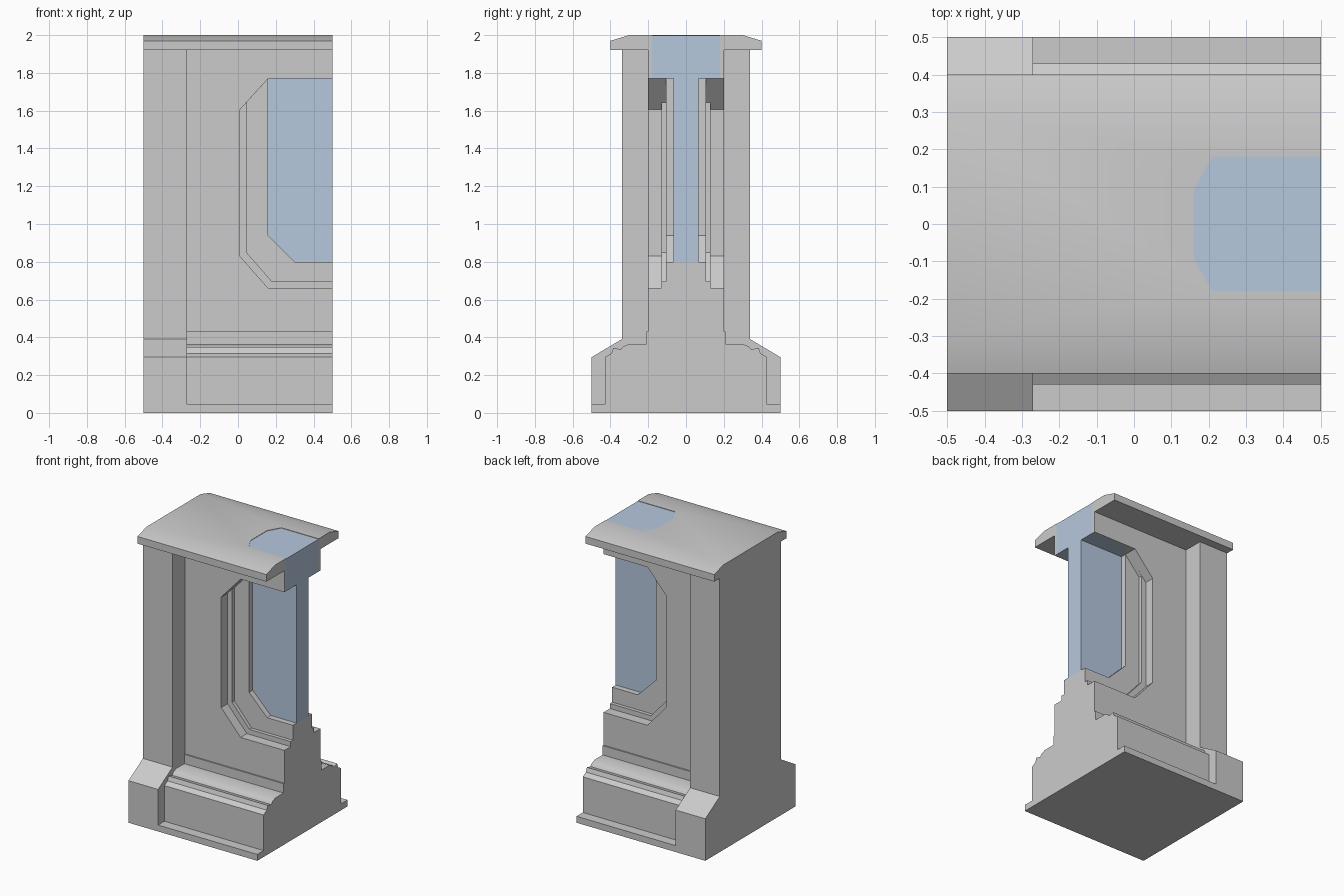
import bpy
import bmesh
import math
from mathutils import Vector

if "Cube" in bpy.data.objects:
    bpy.data.objects.remove(bpy.data.objects["Cube"])


def material(name, rgb):
    m = bpy.data.materials.new(name)
    m.use_nodes = True
    m.diffuse_color = (*rgb, 1)
    m.node_tree.nodes["Principled BSDF"].inputs["Base Color"].default_value = (*rgb, 1)
    return m


STONE = material("grey stone", (0.6, 0.6, 0.6))
GLASS = material("pale blue glass", (0.47, 0.58, 0.73))


def extrude(name, points, axis, start, end, mat):
    """Extrude a flat outline along x, y or z between two positions."""
    def place(p, d):
        c = list(p)
        c.insert("xyz".index(axis), d)
        return Vector(c)
    bm = bmesh.new()
    face = bm.faces.new([bm.verts.new(place(p, start)) for p in points])
    out = bmesh.ops.extrude_face_region(bm, geom=[face])["geom"]
    moved = [v for v in out if isinstance(v, bmesh.types.BMVert)]
    shift = place((0, 0), end - start)
    bmesh.ops.translate(bm, verts=moved, vec=shift)
    bmesh.ops.recalc_face_normals(bm, faces=bm.faces[:])
    mesh = bpy.data.meshes.new(name)
    bm.to_mesh(mesh)
    bm.free()
    mesh.materials.append(mat)
    ob = bpy.data.objects.new(name, mesh)
    bpy.context.collection.objects.link(ob)
    return ob


def mirrored(half):
    """Close a half profile by mirroring it across y = 0."""
    return half + [(-y, z) for y, z in reversed(half)]


def smooth(ob):
    bpy.ops.object.select_all(action="DESELECT")
    ob.select_set(True)
    bpy.context.view_layer.objects.active = ob
    bpy.ops.object.shade_smooth_by_angle(angle=math.radians(28))


LEFT, JOINT, RIGHT = -0.5, -0.27, 0.5
CAP_Z, HEAD_Z, WALL_Z = 1.92, 1.77, 0.43

# End pillar with its sloped foot
extrude("pillar", mirrored([(0.5, 0), (0.5, 0.295), (0.34, 0.39), (0.34, CAP_Z)]),
        "x", LEFT, JOINT, STONE)

# Moulded plinth under the wall
plinth = extrude("plinth", mirrored([
    (0.5, 0), (0.5, 0.045), (0.43, 0.045), (0.43, 0.295), (0.395, 0.315),
    (0.385, 0.345), (0.345, 0.335), (0.335, 0.35), (0.3, 0.365),
    (0.21, 0.365), (0.21, WALL_Z)]), "x", JOINT, RIGHT, STONE)
smooth(plinth)

# Coping slab
cap = extrude("coping", mirrored([(0.4, CAP_Z), (0.4, 1.97), (0.3, 2.0)]),
              "x", LEFT, RIGHT, STONE)

# Wall in layers, each with a smaller window opening toward the middle
outer = [(RIGHT, 0.66), (0.16, 0.66), (0.01, 0.83), (0.01, 1.605), (0.16, HEAD_Z)]
middle = [(RIGHT, 0.695), (0.18, 0.695), (0.045, 0.85), (0.045, 1.643), (0.16, HEAD_Z)]
inner = [(RIGHT, 0.8), (0.3, 0.8), (0.16, 0.94), (0.16, HEAD_Z)]


def wall_layer(name, opening, y0, y1):
    outline = [(JOINT, CAP_Z), (JOINT, WALL_Z), (RIGHT, WALL_Z)]
    outline += opening + [(RIGHT, HEAD_Z), (RIGHT, CAP_Z)]
    return extrude(name, outline, "y", y0, y1, STONE)


walls = [wall_layer("wall_core", inner, -0.105, 0.105)]
for side, s in (("front", -1), ("back", 1)):
    walls.append(wall_layer(side + "_window_step", middle, s * 0.105, s * 0.13))
    walls.append(wall_layer(side + "_wall_face", outer, s * 0.13, s * 0.2))

# Window pane
extrude("window_glass", inner + [(RIGHT, HEAD_Z)], "y", -0.065, 0.065, GLASS)


# Glass block through the coping above the window
def skylight_outline(end):
    return [(end, -0.18), (0.21, -0.18), (0.16, -0.092),
            (0.16, 0.092), (0.21, 0.18), (end, 0.18)]


extrude("skylight_glass", skylight_outline(RIGHT), "z", HEAD_Z, 1.997, GLASS)
cutter = extrude("skylight_cutter", skylight_outline(0.6), "z", 1.765, 2.1, STONE)
cutter.hide_render = True
cutter.hide_viewport = True
for ob in walls + [cap]:
    mod = ob.modifiers.new("skylight_hole", "BOOLEAN")
    mod.operation = "DIFFERENCE"
    mod.solver = "EXACT"
    mod.object = cutter
smooth(cap)
